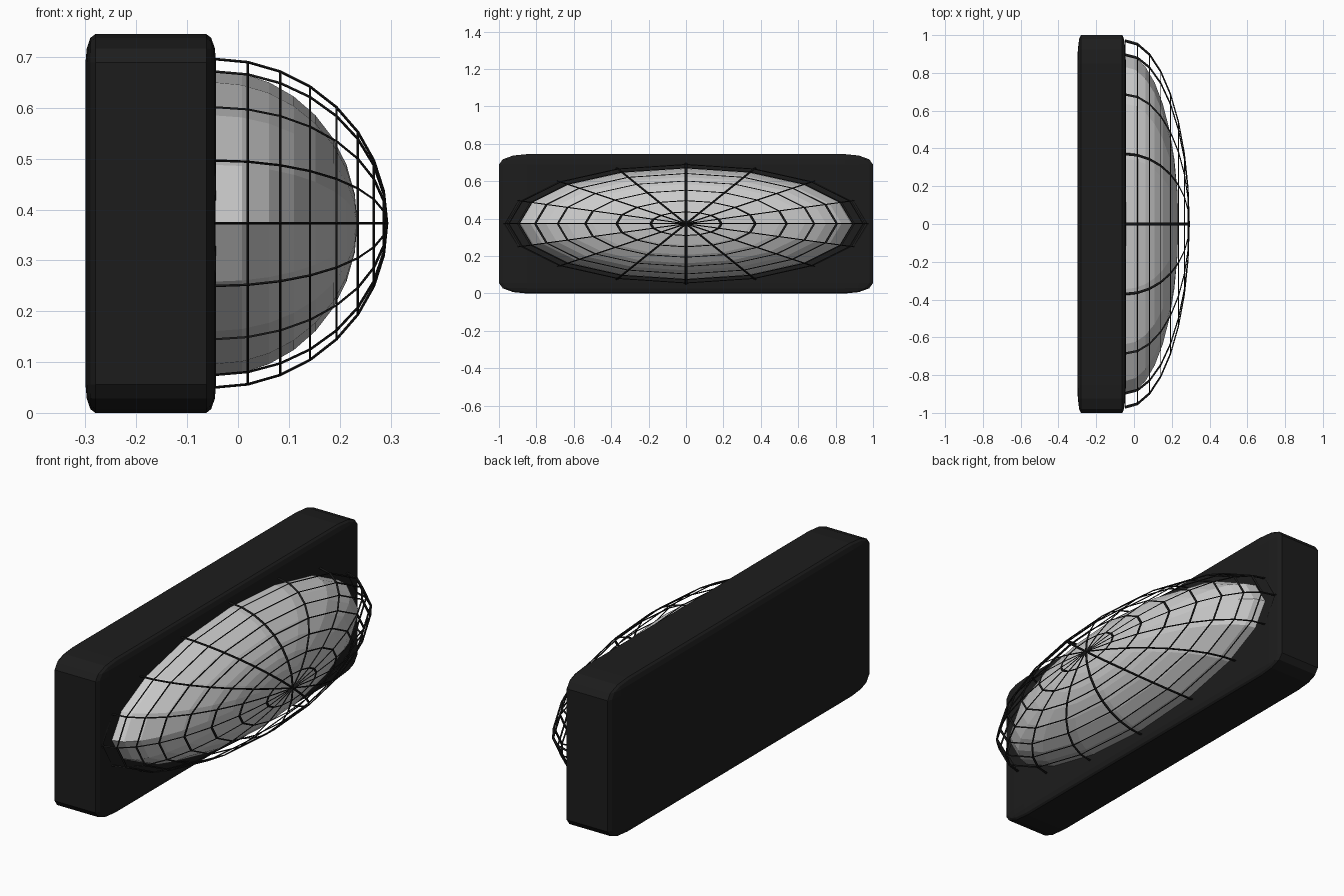
import bpy, bmesh, math
from mathutils import Matrix, Vector

if "Cube" in bpy.data.objects:
    bpy.data.objects.remove(bpy.data.objects["Cube"])

CX, CZ = -0.047, 0.373   # centre of the dome and cage

def material(name, v):
    m = bpy.data.materials.new(name)
    m.diffuse_color = (v, v, v, 1)
    m.use_nodes = True
    m.node_tree.nodes["Principled BSDF"].inputs["Base Color"].default_value = m.diffuse_color
    return m

black = material("black", 0.012)

def finish(bm, name, mat=None):
    me = bpy.data.meshes.new(name)
    bm.to_mesh(me)
    bm.free()
    ob = bpy.data.objects.new(name, me)
    bpy.context.collection.objects.link(ob)
    if mat:
        me.materials.append(mat)
    return ob

def half_dome(name, radii, mat=None):
    # half sphere with its pole along +x, stretched by object scale
    bm = bmesh.new()
    bmesh.ops.create_uvsphere(bm, u_segments=16, v_segments=16, radius=1,
                              matrix=Matrix.Rotation(math.pi / 2, 4, 'Y'))
    low = [v for v in bm.verts if v.co.x < -0.01]
    bmesh.ops.delete(bm, geom=low, context='VERTS')
    ob = finish(bm, name, mat)
    ob.location = (CX, 0, CZ)
    ob.scale = radii
    return ob

# Backing box: bevelled unit cube, stretched so the bevel stretches too
bm = bmesh.new()
bmesh.ops.create_cube(bm, size=1)
base = finish(bm, "base_box", black)
base.scale = (0.257, 2.0, 0.745)
base.location = (-0.1715, 0, 0.3725)
bev = base.modifiers.new("bevel", 'BEVEL')
bev.width = 0.075
bev.segments = 3

# Lamp lens
half_dome("lens", (0.282, 0.90, 0.30))

# Wire guard over the lens
cage = half_dome("wire_guard", (0.34, 0.97, 0.323), black)
wire = cage.modifiers.new("wire", 'WIREFRAME')
wire.thickness = 0.016
wire.offset = 0
wire.use_even_offset = True
